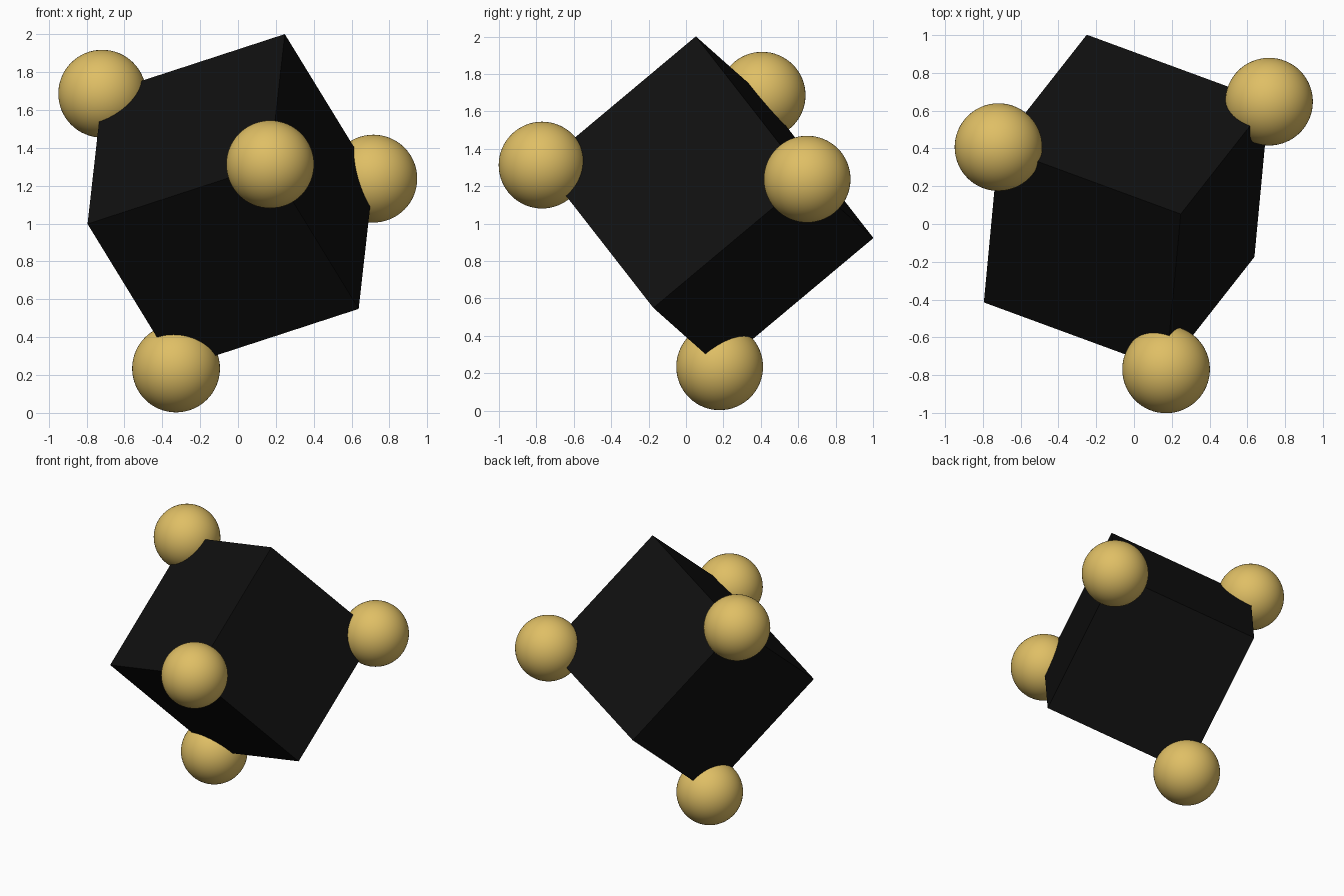
import bpy, bmesh
from mathutils import Vector, Matrix

if "Cube" in bpy.data.objects:
    bpy.data.objects.remove(bpy.data.objects["Cube"])


def material(name, rgb):
    m = bpy.data.materials.new(name)
    m.diffuse_color = (*rgb, 1)
    m.use_nodes = True
    m.node_tree.nodes["Principled BSDF"].inputs["Base Color"].default_value = m.diffuse_color
    return m


black = material("black", (0.005, 0.005, 0.005))
gold = material("gold", (0.74, 0.52, 0.13))

# Ball centres sit on four alternate corners of the tilted cube
A = Vector((-0.718, 0.405, 1.69))
B = Vector((0.17, -0.768, 1.31))
C = Vector((0.713, 0.648, 1.24))
D = Vector((-0.325, 0.18, 0.232))
centre = (A + B + C + D) / 4
RADIUS = 0.232
EDGE = 1.075

# Cube axes follow from the corner positions
e1 = (A + B - C - D).normalized()
e2 = A - B + C - D
e2 = (e2 - e1 * e2.dot(e1)).normalized()
e3 = e1.cross(e2)
axes = Matrix((e1, e2, e3)).transposed().to_4x4()


def add_object(name, bm, mat, smooth=False):
    mesh = bpy.data.meshes.new(name)
    for f in bm.faces:
        f.smooth = smooth
    bm.to_mesh(mesh)
    bm.free()
    mesh.materials.append(mat)
    ob = bpy.data.objects.new(name, mesh)
    bpy.context.collection.objects.link(ob)
    return ob


# Tilted cube
bm = bmesh.new()
bmesh.ops.create_cube(bm, size=EDGE, matrix=Matrix.Translation(centre) @ axes)
add_object("cube_body", bm, black)

# Corner balls
corners = ((1, 1, 1), (1, -1, -1), (-1, 1, -1), (-1, -1, 1))
for i, signs in enumerate(corners):
    pos = centre + axes.to_3x3() @ (Vector(signs) * EDGE / 2)
    bm = bmesh.new()
    bmesh.ops.create_uvsphere(bm, u_segments=64, v_segments=32, radius=RADIUS,
                              matrix=Matrix.Translation(pos))
    add_object(f"corner_ball_{i + 1}", bm, gold, True)
